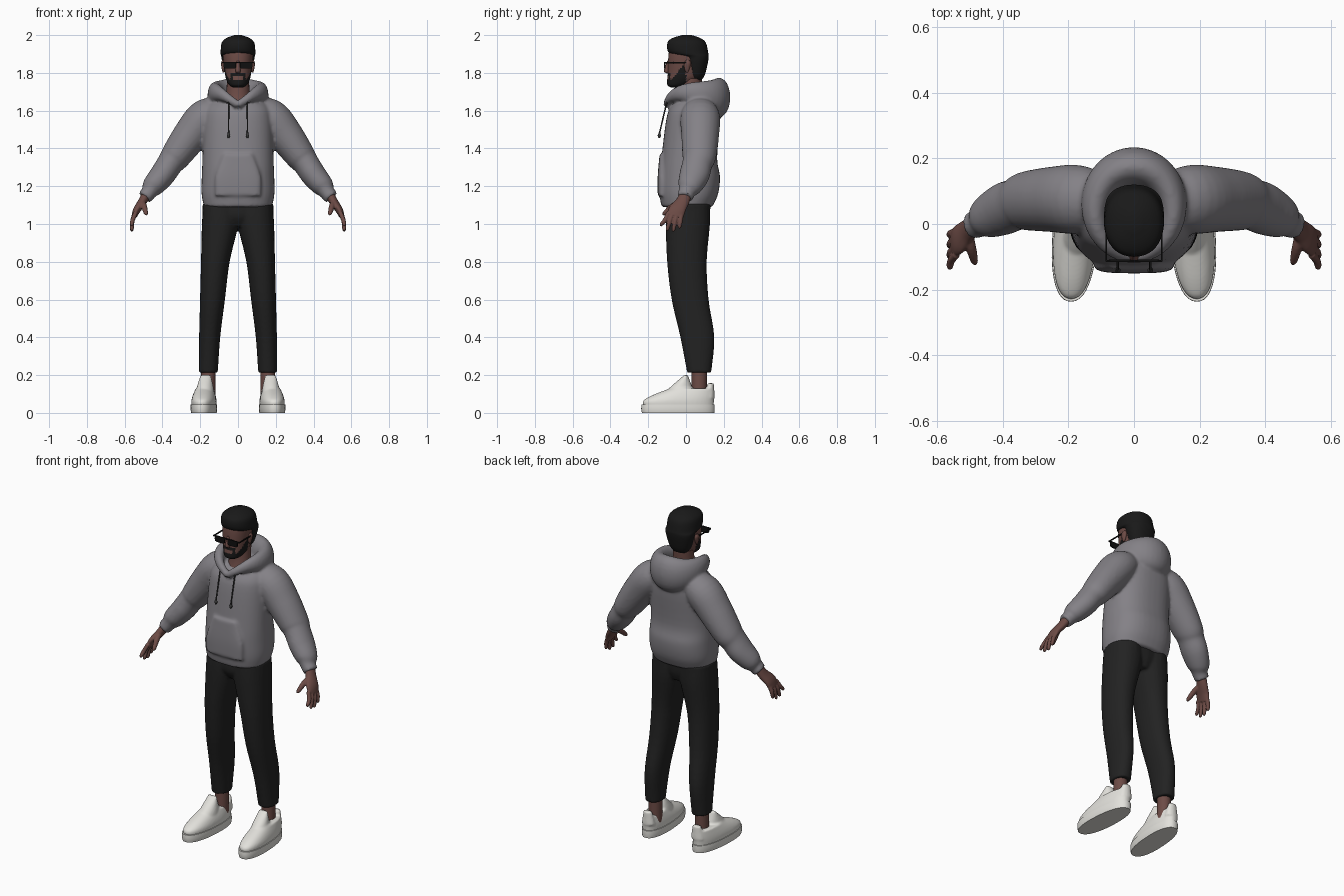
import bpy, bmesh, math
from mathutils import Vector, Matrix

if "Cube" in bpy.data.objects:
    bpy.data.objects.remove(bpy.data.objects["Cube"])

FORWARD_AXIS, UP_AXIS = Vector((0, 1, 0)), Vector((0, 0, 1))
SIDES = ((1, "left"), (-1, "right"))


def material(name, red, green, blue):
    mat = bpy.data.materials.new(name)
    mat.use_nodes = True
    mat.diffuse_color = (red, green, blue, 1)
    shader = mat.node_tree.nodes["Principled BSDF"]
    shader.inputs["Base Color"].default_value = (red, green, blue, 1)
    shader.inputs["Roughness"].default_value = .8
    return mat


SKIN = material("brown skin", .15, .07, .06)
GREY_CLOTH = material("grey cloth", .23, .22, .24)
BLACK_CLOTH = material("black cloth", .016, .016, .016)
BLACK_HAIR = material("black hair", .01, .01, .01)
WHITE_LEATHER = material("white leather", .76, .75, .71)
BLACK_FRAME = material("black frame", .005, .005, .005)
DARK_CORD = material("dark cord", .04, .04, .04)


def smooth_path(points, steps):
    """Pass a smooth curve through points that carry position and radii."""
    knots = [Vector(p) for p in points]
    knots = [knots[0] * 2 - knots[1], *knots, knots[-1] * 2 - knots[-2]]
    path = []
    for before, start, end, after in zip(knots, knots[1:], knots[2:], knots[3:]):
        leave, arrive = (end - before) / 2, (after - start) / 2
        for step in range(steps):
            t = step / steps
            ease = t * t * (3 - 2 * t)
            path.append(start.lerp(end, ease) + leave * t * (1 - t) ** 2
                        - arrive * t * t * (1 - t))
    return path + [knots[-2]]


def tube(bm, points, sides=24, steps=5, flat=False, axis=FORWARD_AXIS, power=2, mirror=1):
    """Closed loft; a point is position, radius along axis, optional radius across."""
    path = smooth_path(points, steps)
    loops = []
    for i, point in enumerate(path):
        previous, following = path[max(i - 1, 0)], path[min(i + 1, len(path) - 1)]
        tangent = UP_AXIS if flat else Vector((following - previous)[:3]).normalized()
        along = (axis - tangent * axis.dot(tangent)).normalized() * point[3]
        across = tangent.cross(along).normalized() * point[-1]
        ring = []
        for k in range(sides):
            angle = math.tau * k / sides
            c, s = (math.copysign(abs(f) ** (2 / power), f)
                    for f in (math.cos(angle), math.sin(angle)))
            place = Vector(point[:3]) + along * c + across * s
            ring.append(bm.verts.new((place.x * mirror, place.y, place.z)))
        loops.append(ring)
    for low, high in zip(loops, loops[1:]):
        for k in range(sides):
            bm.faces.new((low[k - 1], low[k], high[k], high[k - 1]))
    bm.faces.new(loops[0])
    bm.faces.new(loops[-1])


def stack(bm, rows, x=0, **options):
    """Horizontal loft through rows of height, front y, back y and half width."""
    points = [(x, (front + rear) / 2, z, (rear - front) / 2, width)
              for z, front, rear, width in rows]
    tube(bm, points, flat=True, **options)


def box(bm, centre, size):
    matrix = Matrix.Translation(centre) @ Matrix.Diagonal((*size, 1))
    bmesh.ops.create_cube(bm, size=1, matrix=matrix)


def turn_out(bm, mirror):
    """Point a shoe's toe slightly outward."""
    for vert in bm.verts:
        vert.co.x -= vert.co.y * mirror * .06


def finish(name, bm, *materials, voxel=0, relax=3):
    """Turn the bmesh into an object, fusing overlapping parts if asked."""
    bmesh.ops.recalc_face_normals(bm, faces=bm.faces)
    mesh = bpy.data.meshes.new(name)
    bm.to_mesh(mesh)
    bm.free()
    obj = bpy.data.objects.new(name, mesh)
    bpy.context.collection.objects.link(obj)
    if voxel:
        fuse = obj.modifiers.new("fuse", 'REMESH')
        fuse.mode, fuse.voxel_size = 'VOXEL', voxel
        soften = obj.modifiers.new("soften", 'SMOOTH')
        soften.factor, soften.iterations = .5, relax
        bpy.context.view_layer.update()
        depsgraph = bpy.context.evaluated_depsgraph_get()
        mesh = bpy.data.meshes.new_from_object(obj.evaluated_get(depsgraph))
        obj.modifiers.clear()
        obj.data = mesh
        mesh.materials.clear()
    for mat in materials:
        mesh.materials.append(mat)
    mesh.polygons.foreach_set("use_smooth", [True] * len(mesh.polygons))
    mesh.set_sharp_from_angle(angle=math.radians(50))


# Hoodie: torso, front pouch, sleeves and draped hood fused together
bm = bmesh.new()
stack(bm, [(1.09, -.13, .14, .18), (1.16, -.14, .17, .193), (1.25, -.14, .18, .192),
           (1.35, -.13, .165, .188), (1.55, -.105, .18, .183), (1.62, -.08, .17, .165),
           (1.67, -.03, .13, .11)], sides=40, power=2.4)
stack(bm, [(1.15, -.15, -.1, .12), (1.25, -.15, -.1, .12), (1.37, -.14, -.1, .08)], power=3)
for mirror, side in SIDES:
    tube(bm, [(.08, .07, 1.6, .08, .07), (.17, .075, 1.565, .105, .098), (.25, .075, 1.47, .1, .094),
              (.33, .07, 1.36, .09, .08), (.36, .06, 1.32, .08, .07), (.4, .045, 1.26, .08, .067),
              (.45, .02, 1.2, .065, .058), (.47, .005, 1.17, .046, .042),
              (.495, -.005, 1.14, .042, .04)], mirror=mirror)
hood = []
for k in range(-10, 11):
    angle = math.pi * k / 10
    rear = (1 + math.cos(angle)) / 2
    rise = abs(math.sin(angle)) * (1 - rear)
    hood.append((.12 * math.sin(angle), .275 * rear - .1, 1.63 + .04 * rear + .08 * rise,
                 .02 + .085 * rear, .02 + .04 * rear))
tube(bm, hood, steps=2, axis=UP_AXIS)
finish("hoodie", bm, GREY_CLOTH, voxel=.009, relax=4)

# Drawstrings with tipped ends
for mirror, side in SIDES:
    bm = bmesh.new()
    tube(bm, [(.05, -.1, 1.65, .004), (.05, -.117, 1.58, .004), (.05, -.138, 1.49, .004),
              (.05, -.141, 1.47, .009), (.05, -.142, 1.455, .004)], sides=10, mirror=mirror)
    finish(side + "_drawstring", bm, DARK_CORD)

# Trousers: two legs fused at the hips
bm = bmesh.new()
stack(bm, [(1.11, -.1, .125, .15), (1.04, -.1, .12, .14), (.985, -.07, .1, .06)])
for mirror, side in SIDES:
    stack(bm, [(1.11, -.1, .13, .098), (1, -.107, .127, .097)], x=.09 * mirror)
    tube(bm, [(.087, .012, 1.11, .115, .098), (.094, .01, 1, .117, .097),
              (.12, .005, .8, .105, .076), (.135, .022, .6, .098, .066),
              (.15, .06, .4, .09, .056), (.157, .07, .213, .064, .05)],
         flat=True, power=2.2, mirror=mirror)
finish("trousers", bm, BLACK_CLOTH, voxel=.008)

for mirror, side in SIDES:
    # Ankle
    bm = bmesh.new()
    stack(bm, [(.08, .03, .11, .038), (.24, .03, .11, .038)], x=.157 * mirror)
    finish(side + "_ankle", bm, SKIN)

    # Shoe upper with tongue and heel tab
    bm = bmesh.new()
    stack(bm, [(.02, -.22, .145, .062), (.06, -.228, .148, .065), (.09, -.185, .15, .06),
               (.13, -.085, .147, .047)], x=.178 * mirror, sides=40, power=2.3)
    stack(bm, [(.09, -.12, .04, .05), (.13, -.09, .035, .045), (.2, -.01, .01, .028)],
          x=.172 * mirror)
    stack(bm, [(.08, .09, .152, .042), (.157, .115, .148, .026)], x=.174 * mirror)
    turn_out(bm, mirror)
    finish(side + "_shoe_upper", bm, WHITE_LEATHER, voxel=.006, relax=4)

    # Shoe sole
    bm = bmesh.new()
    stack(bm, [(0, -.233, .15, .066), (.02, -.237, .152, .069), (.045, -.236, .152, .068)],
          x=.178 * mirror, sides=48, steps=2, power=2.3)
    turn_out(bm, mirror)
    finish(side + "_shoe_sole", bm, WHITE_LEATHER)

    # Hand: palm, four fingers and thumb
    bm = bmesh.new()
    tube(bm, [(.48, .003, 1.165, .03, .026), (.508, -.02, 1.115, .036, .023),
              (.535, -.047, 1.075, .045, .02), (.55, -.058, 1.04, .044, .014)], mirror=mirror)
    for finger in range(4):
        knuckle = .023 * finger - .093
        tip = .96 + .01 * (finger - 1.7) ** 2
        tube(bm, [(.542, knuckle, 1.06, .012), (.558, knuckle * 1.2, 1.02, .012),
                  (.562, knuckle * 1.4, tip + .01, .01), (.56, knuckle * 1.4, tip, .005)],
             sides=12, mirror=mirror)
    tube(bm, [(.508, -.025, 1.115, .016), (.498, -.07, 1.095, .016),
              (.488, -.11, 1.06, .012), (.484, -.122, 1.048, .006)],
         sides=12, axis=UP_AXIS, mirror=mirror)
    finish(side + "_hand", bm, SKIN, voxel=.004, relax=2)

# Neck
bm = bmesh.new()
stack(bm, [(1.6, -.065, .085, .075), (1.68, -.04, .08, .063), (1.77, -.03, .085, .058)])
finish("neck", bm, SKIN)

# Head with nose and ears; beard painted along the jaw
bm = bmesh.new()
stack(bm, [(1.722, -.08, -.02, .026), (1.735, -.098, .015, .046), (1.76, -.1, .06, .06),
           (1.8, -.096, .09, .07), (1.9, -.092, .105, .08), (1.95, -.075, .095, .07),
           (1.985, -.03, .06, .04)], sides=64, steps=10, power=2.2)
for face in bm.faces:
    spot = face.calc_center_median()
    width = abs(spot.x)
    jaw = spot.y < 0 and spot.z < 1.762 + max(0, spot.y + .08) * 1.15
    mouth_level = spot.y < -.06 and width < .04 and spot.z < 1.798
    face.material_index = int(jaw or mouth_level and (spot.z > 1.784 or width > .028))
stack(bm, [(1.865, -.098, -.08, .007), (1.813, -.117, -.08, .014), (1.798, -.104, -.08, .01)],
      sides=16)
for mirror, side in SIDES:
    stack(bm, [(1.803, 0, .01, .004), (1.82, -.008, .018, .009), (1.85, -.01, .026, .013),
               (1.868, 0, .018, .007)], x=.077 * mirror, sides=14)
finish("head", bm, SKIN, BLACK_HAIR)

# Hair
bm = bmesh.new()
stack(bm, [(1.758, .035, .08, .038), (1.79, .005, .1, .064), (1.85, -.005, .115, .082),
           (1.885, -.02, .12, .088), (1.905, -.09, .118, .092), (1.96, -.098, .105, .086),
           (1.985, -.07, .075, .06), (2, -.02, .03, .02)], sides=40, steps=4, power=2.2)
finish("hair", bm, BLACK_HAIR)

# Sunglasses
bm = bmesh.new()
box(bm, (0, -.113, 1.855), (.172, .007, .007))
for mirror, side in SIDES:
    box(bm, (.085 * mirror, -.052, 1.853), (.005, .125, .007))
finish("glasses_frame", bm, BLACK_FRAME)
for mirror, side in SIDES:
    bm = bmesh.new()
    tube(bm, [(.043, -.116, 1.84, .018, .033), (.043, -.109, 1.84, .018, .033)],
         sides=32, steps=1, axis=UP_AXIS, power=4, mirror=mirror)
    finish(side + "_lens", bm, BLACK_FRAME)
